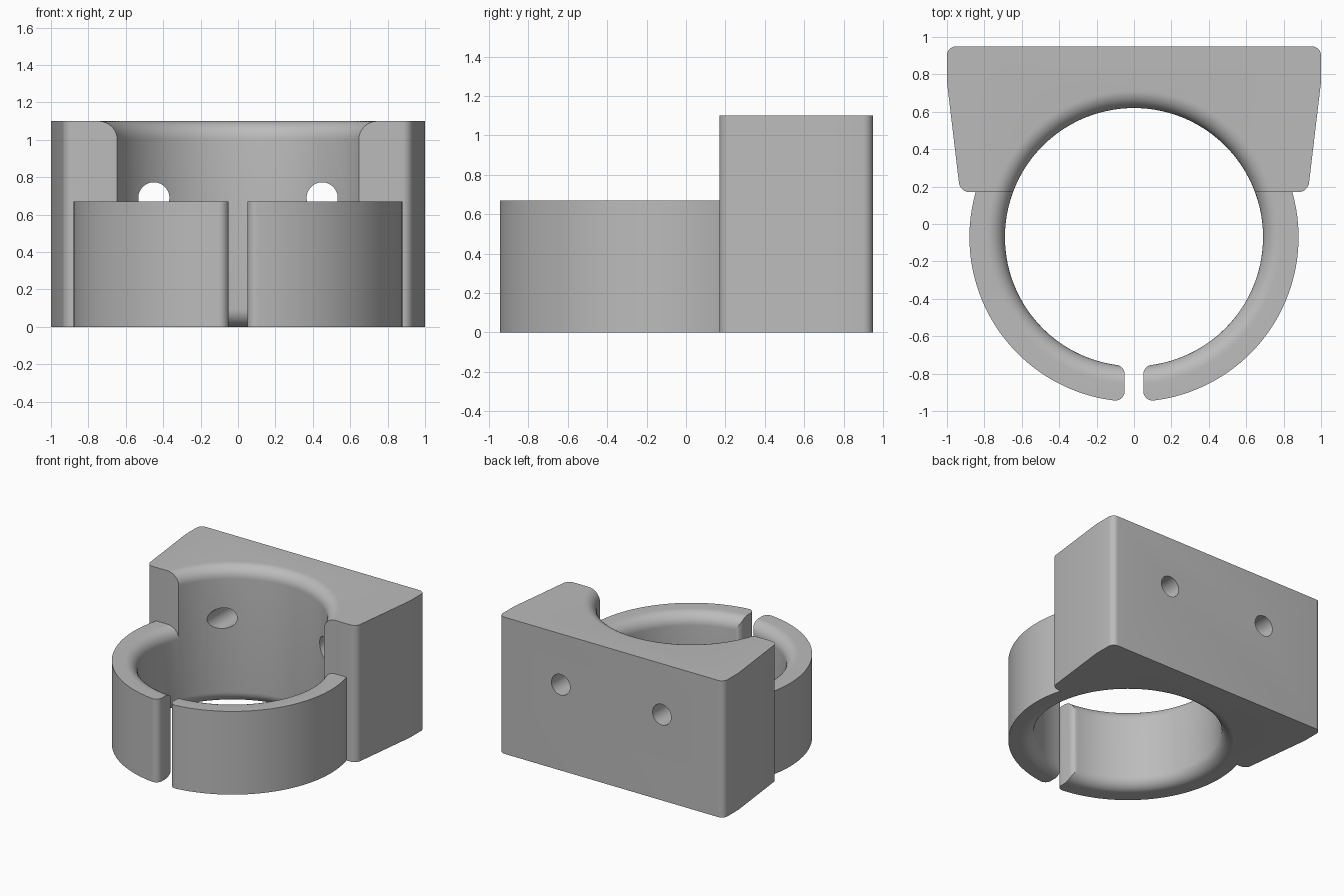
import bpy, bmesh, math
from mathutils import Matrix, Vector

if "Cube" in bpy.data.objects:
    bpy.data.objects.remove(bpy.data.objects["Cube"])

CY = -0.07               # bore axis
BORE, OUTER, FILLET = 0.69, 0.88, 0.095
RING_H, BLOCK_H = 0.67, 1.10
FACE_Y = 0.17            # front face of the mounting block
SEGS = 144

grey = bpy.data.materials.new("plain grey")
grey.use_nodes = True
colour = (0.5, 0.5, 0.5, 1)
grey.diffuse_color = colour
grey.node_tree.nodes["Principled BSDF"].inputs["Base Color"].default_value = colour


def make(name, bm):
    bmesh.ops.recalc_face_normals(bm, faces=bm.faces)
    mesh = bpy.data.meshes.new(name)
    bm.to_mesh(mesh)
    bm.free()
    mesh.materials.append(grey)
    ob = bpy.data.objects.new(name, mesh)
    bpy.context.collection.objects.link(ob)
    return ob


def prism(points, z0, z1):
    bm = bmesh.new()
    face = bm.faces.new([bm.verts.new((x, y, z0)) for x, y in points])
    out = bmesh.ops.extrude_face_region(bm, geom=[face])["geom"]
    top = [v for v in out if isinstance(v, bmesh.types.BMVert)]
    bmesh.ops.translate(bm, verts=top, vec=(0, 0, z1 - z0))
    return bm


def lathe(profile):
    """Closed (radius, z) profile turned around the bore axis."""
    bm = bmesh.new()
    vs = [bm.verts.new((r, CY, z)) for r, z in profile]
    edges = [bm.edges.new((vs[i - 1], vs[i])) for i in range(len(vs))]
    bmesh.ops.spin(bm, geom=vs + edges, cent=(0, CY, 0), axis=(0, 0, 1),
                   angle=math.tau, steps=SEGS, use_merge=True)
    bmesh.ops.remove_doubles(bm, verts=bm.verts, dist=1e-5)
    return bm


def arc(cx, cy, r, a0, a1, n=10):
    angles = [math.radians(a0 + (a1 - a0) * i / n) for i in range(n + 1)]
    return [(cx + r * math.cos(a), cy + r * math.sin(a)) for a in angles]


def bore_profile(height):
    """Bore wall with a rounded lip at both ends, bottom to top."""
    lip = BORE + FILLET
    return (arc(lip, FILLET, FILLET, 270, 180)
            + arc(lip, height - FILLET, FILLET, 180, 90))


def cut(ob, cutter):
    mod = ob.modifiers.new("cut", "BOOLEAN")
    mod.operation, mod.solver, mod.object = "DIFFERENCE", "EXACT", cutter
    bpy.context.view_layer.objects.active = ob
    bpy.ops.object.modifier_apply(modifier=mod.name)
    bpy.data.objects.remove(cutter)


# Mounting block with rounded upright corners
half = [(0.93, FACE_Y), (1.0, 0.76), (1.0, 0.95)]
bm = prism(half + [(-x, y) for x, y in reversed(half)], 0, BLOCK_H)
corners = [e for e in bm.edges
           if abs(e.verts[0].co.z - e.verts[1].co.z) > 1
           and abs(e.verts[0].co.y - 0.76) > 0.01]
bmesh.ops.bevel(bm, geom=corners, offset=0.05, segments=8, profile=0.5,
                affect="EDGES")
block = make("mounting_block", bm)

# Bore through the block
lip = BORE + FILLET
axis = [(0, BLOCK_H + 0.2), (0, -0.2)]
profile = [(lip, -0.2)] + bore_profile(BLOCK_H) + [(lip, BLOCK_H + 0.2)] + axis
cut(block, make("bore_cutter", lathe(profile)))

# Two screw holes
for x in (-0.45, 0.45):
    bm = bmesh.new()
    place = Matrix.Translation((x, 0.6, 0.69)) @ Matrix.Rotation(math.pi / 2, 4, "X")
    bmesh.ops.create_cone(bm, cap_ends=True, segments=48, radius1=0.083,
                          radius2=0.083, depth=1.2, matrix=place)
    cut(block, make("hole_cutter", bm))

# Clamp ring, ending at the block face
bm = lathe(bore_profile(RING_H) + [(OUTER, RING_H), (OUTER, 0)])
bmesh.ops.bisect_plane(bm, geom=bm.verts[:] + bm.edges[:] + bm.faces[:],
                       plane_co=Vector((0, FACE_Y, 0)), plane_no=(0, 1, 0),
                       clear_outer=True)
bmesh.ops.holes_fill(bm, edges=[e for e in bm.edges if e.is_boundary], sides=0)
ring = make("clamp_ring", bm)

# Front slot with rounded mouth edges
side = ([(0.1, -1.1)] + arc(0.1, -0.894, 0.05, 270, 180)
        + arc(0.1, -0.803, 0.05, 180, 90) + [(0.1, -0.6)])
slot = side + [(-x, y) for x, y in reversed(side)]
cut(ring, make("slot_cutter", prism(slot, -0.2, RING_H + 0.2)))

# Smooth shading with sharp edges kept
for ob in (block, ring):
    bpy.ops.object.select_all(action="DESELECT")
    ob.select_set(True)
    bpy.context.view_layer.objects.active = ob
    bpy.ops.object.shade_smooth_by_angle(angle=math.radians(30))
